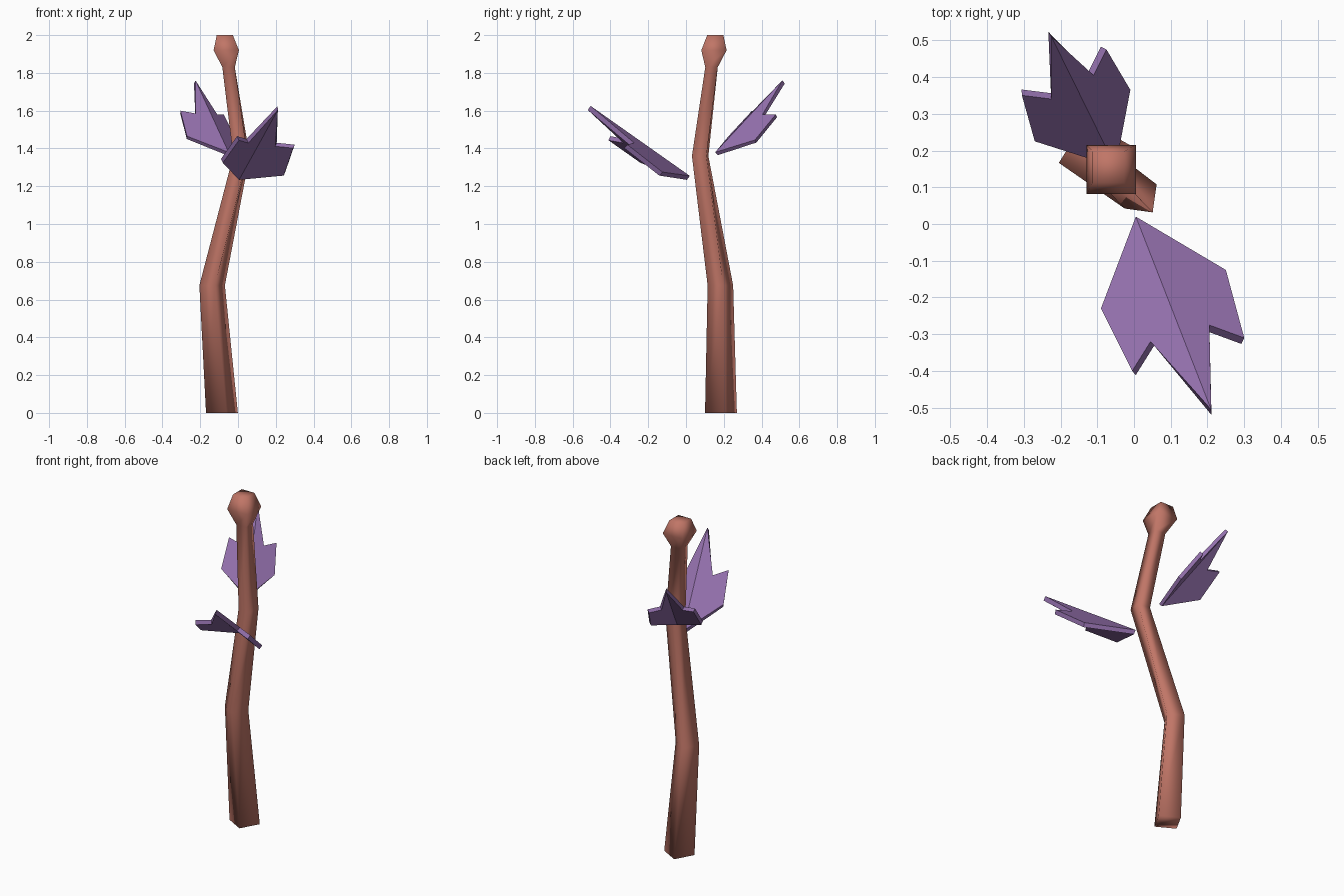
import bpy
import bmesh
from math import radians, sin, cos
from mathutils import Vector

cube = bpy.data.objects.get("Cube")
if cube:
    bpy.data.objects.remove(cube, do_unlink=True)


def make_material(name, color):
    mat = bpy.data.materials.new(name)
    mat.use_nodes = True
    mat.diffuse_color = (*color, 1)
    mat.node_tree.nodes["Principled BSDF"].inputs["Base Color"].default_value = (*color, 1)
    return mat


def make_object(name, bm, mat):
    mesh = bpy.data.meshes.new(name)
    bm.to_mesh(mesh)
    bm.free()
    mesh.materials.append(mat)
    obj = bpy.data.objects.new(name, mesh)
    bpy.context.collection.objects.link(obj)
    return obj


bark = make_material("reddish brown bark", (0.53, 0.18, 0.135))
purple = make_material("purple leaf", (0.29, 0.16, 0.41))


# Crooked square stem, lofted through rings: centre x, y, z, side, clockwise twist
def build_stem(rings):
    bm = bmesh.new()
    loops = []
    for x, y, z, side, twist in rings:
        c, s = cos(radians(twist)), sin(radians(twist))
        h = side / 2
        loops.append([bm.verts.new((x + h * (u * c + v * s), y + h * (v * c - u * s), z))
                      for u, v in ((-1, -1), (1, -1), (1, 1), (-1, 1))])
    for low, high in zip(loops, loops[1:]):
        for i in range(4):
            j = (i + 1) % 4
            bm.faces.new((low[i], low[j], high[j], high[i]))
    bm.faces.new(loops[0][::-1])
    bm.faces.new(loops[-1])
    for face in bm.faces:
        face.smooth = True
    return make_object("stem", bm, bark)


build_stem([
    (-0.085, 0.185, 0, 0.124, 29),
    (-0.137, 0.182, 0.675, 0.098, 32),
    (0.018, 0.075, 1.36, 0.077, 8),
    (-0.05, 0.135, 1.83, 0.066, 0),
    (-0.062, 0.148, 1.92, 0.134, 0),   # bud at the tip
    (-0.07, 0.155, 2, 0.085, 0),
])


# Folded leaf: two flat halves sharing a spine, each with a side lobe
def build_leaf(name, base, tip, lobe_a, lobe_b, thickness):
    bm = bmesh.new()
    root, end = bm.verts.new(base), bm.verts.new(tip)
    for lobe in (lobe_a, lobe_b):
        verts = [root] + [bm.verts.new(p) for p in lobe] + [end]
        face = bm.faces.new(verts)
        face.normal_update()
        if face.normal.dot(Vector((0, 0, 1))) < 0:
            face.normal_flip()
    leaf = make_object(name, bm, purple)
    solid = leaf.modifiers.new("thickness", "SOLIDIFY")
    solid.thickness = thickness
    solid.offset = -1
    return leaf


# Each lobe lists its shoulder, point and notch
build_leaf("front_leaf", (0.005, 0.02, 1.255), (0.21, -0.505, 1.625),
           [(0.25, -0.125, 1.275), (0.3, -0.31, 1.42), (0.205, -0.275, 1.43)],
           [(-0.09, -0.23, 1.345), (-0.005, -0.4, 1.465), (0.045, -0.32, 1.45)], 0.026)
build_leaf("rear_leaf", (-0.05, 0.155, 1.38), (-0.225, 0.51, 1.76),
           [(-0.27, 0.225, 1.465), (-0.305, 0.35, 1.6), (-0.225, 0.34, 1.585)],
           [(-0.01, 0.365, 1.445), (-0.075, 0.475, 1.58), (-0.11, 0.405, 1.58)], 0.022)
